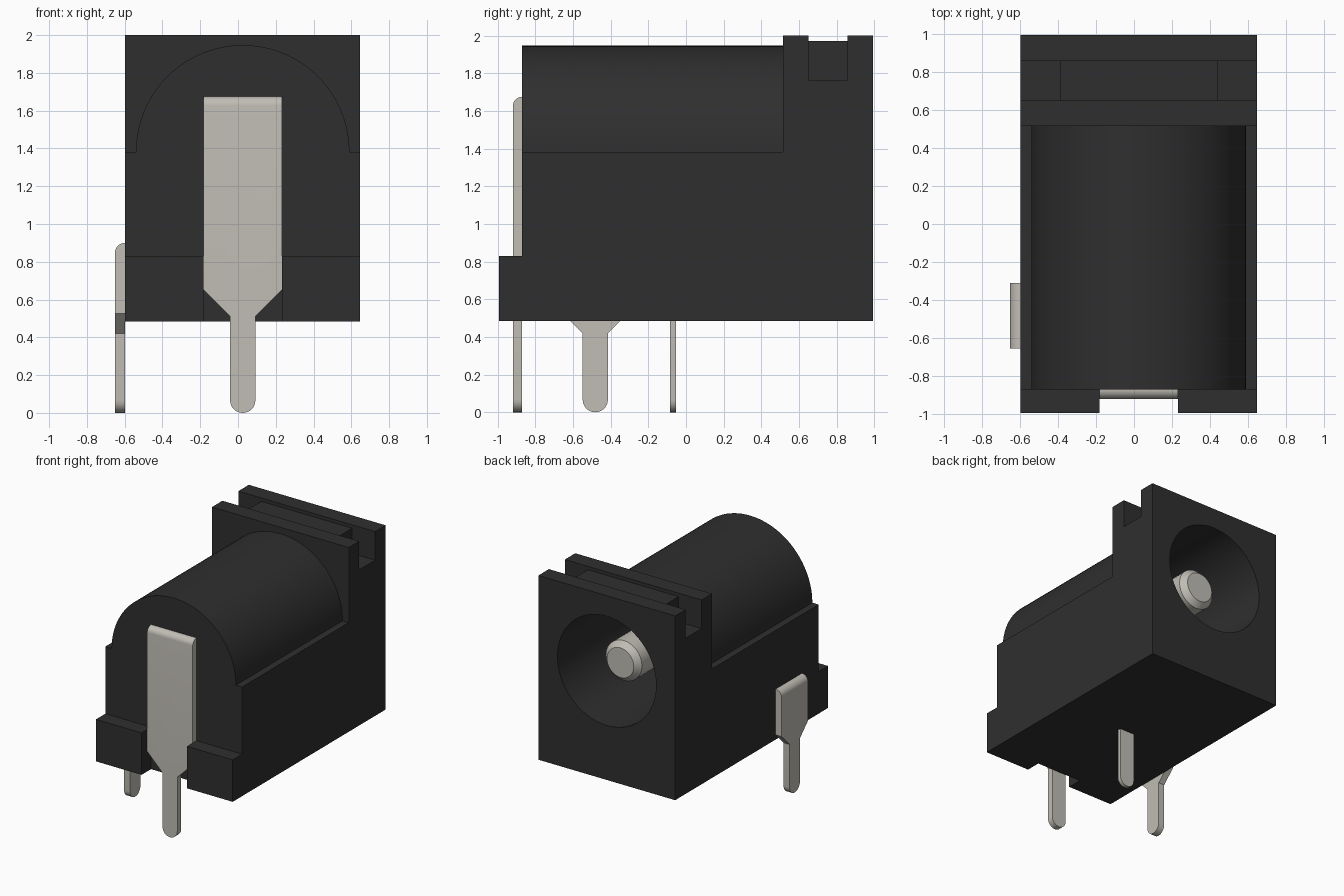
import bpy
import bmesh
from math import pi, cos, sin, radians

default = bpy.data.objects.get("Cube")
if default:
    bpy.data.objects.remove(default, do_unlink=True)


def material(name, color):
    m = bpy.data.materials.new(name)
    m.use_nodes = True
    m.diffuse_color = (*color, 1)
    m.node_tree.nodes["Principled BSDF"].inputs["Base Color"].default_value = (*color, 1)
    return m


BLACK = material("black plastic", (0.028, 0.028, 0.028))
METAL = material("tinned metal", (0.53, 0.51, 0.46))

CX = 0.025                 # centre line of the housing
HALF = 0.622               # half width of the housing
BOTTOM, AXIS_Z = 0.485, 1.382
FRONT, SHOULDER, BACK = -0.87, 0.515, 0.993
LEFT, RIGHT = CX + HALF, CX - HALF


def arc(cx, cz, r, start, end, steps):
    angles = [radians(start + (end - start) * i / steps) for i in range(steps + 1)]
    return [(cx + r * cos(a), cz + r * sin(a)) for a in angles]


def finish(name, bm, mat):
    bmesh.ops.recalc_face_normals(bm, faces=bm.faces)
    mesh = bpy.data.meshes.new(name)
    bm.to_mesh(mesh)
    bm.free()
    mesh.materials.append(mat)
    ob = bpy.data.objects.new(name, mesh)
    bpy.context.collection.objects.link(ob)
    return ob


def prism_mesh(points, axis, a, b):
    """Extrude a closed outline along x (outline in y, z) or y (outline in x, z)."""
    bm = bmesh.new()

    def place(p, d):
        return (d, p[0], p[1]) if axis == "x" else (p[0], d, p[1])

    rings = [[bm.verts.new(place(p, d)) for p in points] for d in (a, b)]
    n = len(points)
    for ring in rings:
        bm.faces.new(ring)
    for i in range(n):
        j = (i + 1) % n
        bm.faces.new((rings[0][i], rings[0][j], rings[1][j], rings[1][i]))
    return bm


def prism(name, points, axis, a, b, mat):
    return finish(name, prism_mesh(points, axis, a, b), mat)


def rect(a, b, low, high):
    return [(a, low), (b, low), (b, high), (a, high)]


def activate(ob):
    bpy.ops.object.select_all(action="DESELECT")
    ob.select_set(True)
    bpy.context.view_layer.objects.active = ob


def smooth(ob):
    activate(ob)
    bpy.ops.object.shade_smooth_by_angle(angle=radians(25))


def terminal(name, centre, half, top, taper_top, axis, outer, inner):
    """Flat solder tab: wide blade, tapered neck, round-ended leg."""
    neck = 0.067
    tip = arc(centre, neck, neck, 180, 360, 16)
    outline = tip + [(centre + neck, taper_top - (half - neck)),
                     (centre + half, taper_top), (centre + half, top),
                     (centre - half, top), (centre - half, taper_top),
                     (centre - neck, taper_top - (half - neck))]
    bm = prism_mesh(outline, axis, outer, inner)
    k = 0 if axis == "x" else 1
    edge = [e for e in bm.edges if all(
        abs(v.co.z - top) < 1e-4 and abs(v.co[k] - outer) < 1e-4 for v in e.verts)]
    bmesh.ops.bevel(bm, geom=edge, offset=abs(inner - outer) * 0.97,
                    segments=8, profile=0.5, affect="EDGES")
    smooth(finish(name, bm, METAL))


# Long housing with half-round roof and narrow side ledges
roof = arc(CX, AXIS_Z, 0.565, 0, 180, 48)
housing = prism("housing", [(RIGHT, BOTTOM), (LEFT, BOTTOM), (LEFT, AXIS_Z)] + roof
                + [(RIGHT, AXIS_Z)], "y", FRONT, SHOULDER, BLACK)

# Tall head with a cross slot, and the ridge filling the slot's middle
slot_a, slot_b, slot_z = 0.65, 0.857, 1.765
head = prism("head", [(SHOULDER, BOTTOM), (BACK, BOTTOM), (BACK, 2), (slot_b, 2),
                      (slot_b, slot_z), (slot_a, slot_z), (slot_a, 2), (SHOULDER, 2)],
             "x", RIGHT, LEFT, BLACK)
ridge = prism("slot_ridge", rect(slot_a, slot_b, slot_z, 1.972), "x",
              CX - 0.413, CX + 0.413, BLACK)

# Plug socket bored in from the back
bore = prism("socket_cutter", arc(CX, AXIS_Z, 0.449, 0, 354.375, 63), "y", -0.6, 1.2, BLACK)
bore.hide_render = True
for ob in (housing, head, ridge):
    mod = ob.modifiers.new("socket", "BOOLEAN")
    mod.operation = "DIFFERENCE"
    mod.solver = "EXACT"
    mod.object = bore
    activate(ob)
    bpy.ops.object.modifier_apply(modifier=mod.name)
    smooth(ob)
bpy.data.objects.remove(bore, do_unlink=True)

# Two feet at the front, either side of the front terminal
for side, sign in (("left", 1), ("right", -1)):
    prism("front_foot_" + side, rect(CX + sign * 0.207, CX + sign * HALF, BOTTOM, 0.83),
          "y", -0.993, FRONT, BLACK)

# Centre contact with a chamfered tip
bm = bmesh.new()
rings = []
for y, r in ((-0.6, 0.165), (0.772, 0.165), (0.817, 0.122)):
    rings.append([bm.verts.new((x, y, z))
                  for x, z in arc(CX, AXIS_Z, r, 0, 348.75, 31)])
for low, high in zip(rings, rings[1:]):
    for i in range(32):
        j = (i + 1) % 32
        bm.faces.new((low[i], low[j], high[j], high[i]))
bm.faces.new(rings[0])
bm.faces.new(rings[-1])
smooth(finish("centre_contact", bm, METAL))

# Front and side solder terminals
terminal("front_terminal", CX, 0.207, 1.675, 0.65, "y", -0.92, FRONT)
terminal("side_terminal", -0.482, 0.172, 0.9, 0.525, "x", -0.652, RIGHT)

# Thin middle terminal under the housing
leg = arc(CX, 0.067, 0.067, 180, 360, 16) + [(CX + 0.067, 0.55), (CX - 0.067, 0.55)]
smooth(prism("middle_terminal", leg, "y", -0.085, -0.053, METAL))
